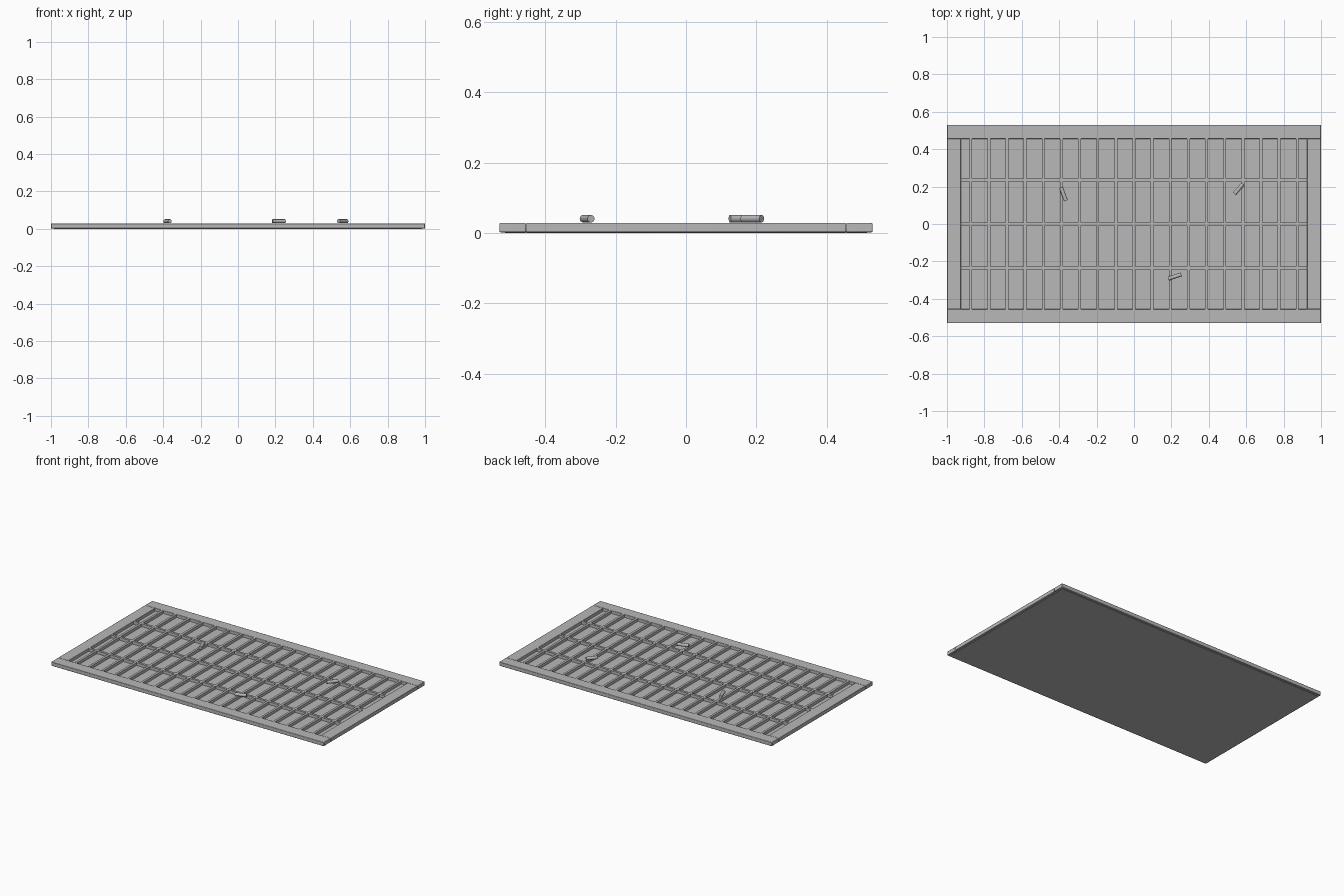
import bpy, math

if "Cube" in bpy.data.objects:
    bpy.data.objects.remove(bpy.data.objects["Cube"])

grey = bpy.data.materials.new("grey metal")
grey.diffuse_color = (0.48, 0.48, 0.48, 1)
grey.use_nodes = True
grey.node_tree.nodes["Principled BSDF"].inputs["Base Color"].default_value = grey.diffuse_color


def finish(obj, name, bevel=0.0):
    obj.name = name
    obj.data.materials.append(grey)
    if bevel:
        mod = obj.modifiers.new("soft edges", 'BEVEL')
        mod.width, mod.segments = bevel, 2
    bpy.ops.object.shade_smooth_by_angle(angle=math.radians(35))
    return obj


def box(name, x0, x1, y0, y1, z0, z1, bevel=0.0):
    bpy.ops.mesh.primitive_cube_add(
        size=1, location=((x0 + x1) / 2, (y0 + y1) / 2, (z0 + z1) / 2))
    obj = bpy.context.object
    obj.scale = (x1 - x0, y1 - y0, z1 - z0)
    bpy.ops.object.transform_apply(location=False, rotation=False, scale=True)
    return finish(obj, name, bevel)


X, Y = 1.0, 0.53            # outer half size
IX, IY = 0.925, 0.455       # half size of the opening
TOP = 0.028
BAR = 0.0075                # half width of a grate bar

# Closed floor under the grate
box("floor_plate", -0.985, 0.985, -0.515, 0.515, 0.0, 0.008)

# Outer frame: long rails run the full length, short rails fit between
for side, name in ((-1, "front_rail"), (1, "back_rail")):
    a, b = sorted((side * IY, side * Y))
    box(name, -X, X, a, b, 0.002, TOP, 0.003)
for side, name in ((-1, "left_rail"), (1, "right_rail")):
    a, b = sorted((side * IX, side * X))
    box(name, a, b, -IY, IY, 0.002, TOP, 0.003)

# Grate bars running front to back
for i in range(19):
    x = (i - 9) * 0.097
    box(f"grate_bar_{i + 1}", x - BAR, x + BAR, -IY - 0.004, IY + 0.004, 0.005, TOP - 0.001)

# Cross bars running side to side
for i in range(3):
    y = (i - 1) * 0.235
    box(f"cross_bar_{i + 1}", -IX - 0.004, IX + 0.004, y - BAR, y + BAR, 0.005, TOP - 0.001)

# Loose round pegs lying on the grate: x, y, heading, length
pegs = [(-0.377, 0.16, 110, 0.075), (0.56, 0.188, 50, 0.07), (0.218, -0.281, 18, 0.072)]
for i, (x, y, heading, length) in enumerate(pegs):
    bpy.ops.mesh.primitive_cylinder_add(
        vertices=16, radius=0.0105, depth=length, location=(x, y, 0.0405),
        rotation=(0, math.pi / 2, math.radians(heading)))
    finish(bpy.context.object, f"loose_peg_{i + 1}")
